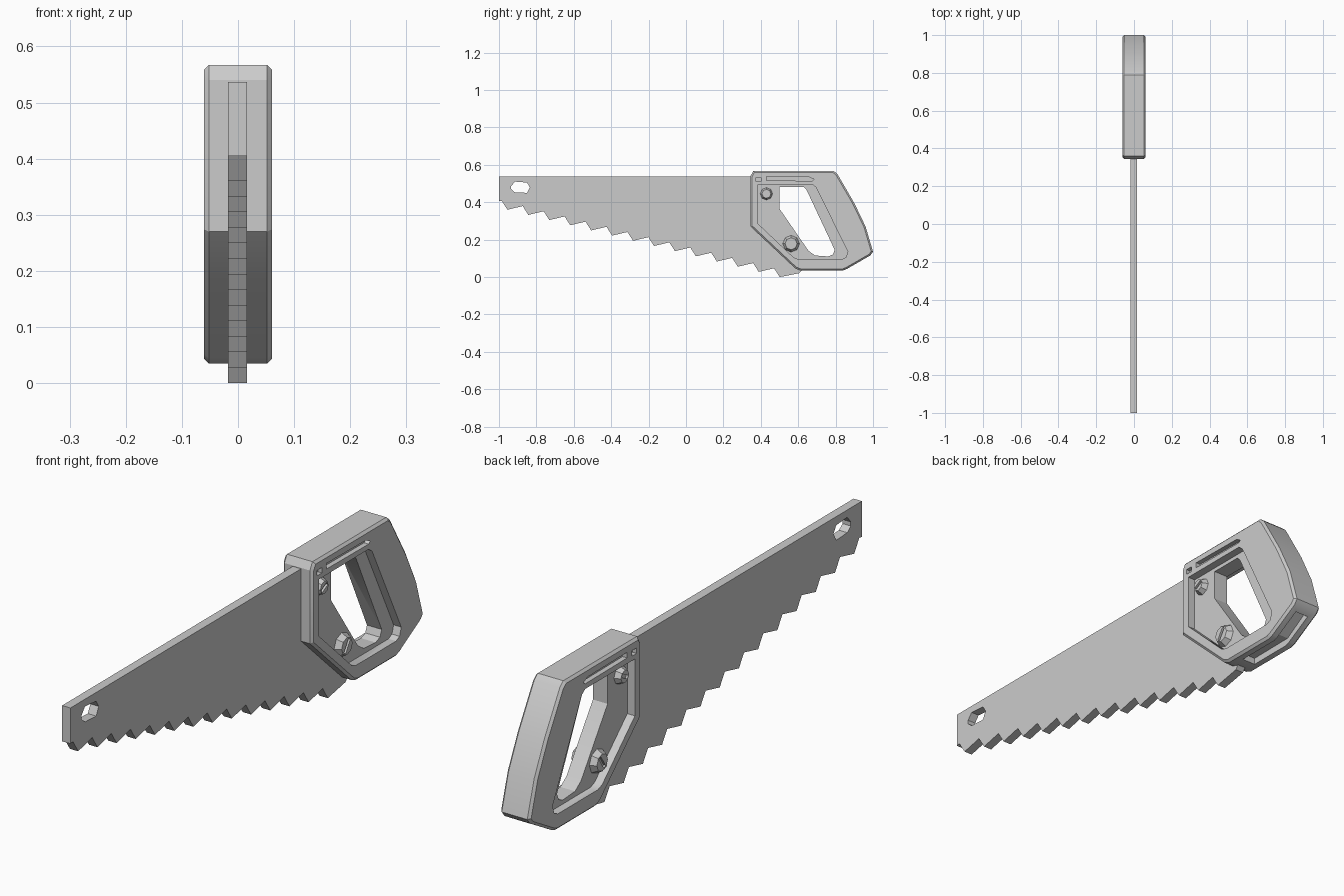
import bpy, bmesh, math
from mathutils import Matrix

if "Cube" in bpy.data.objects:
    bpy.data.objects.remove(bpy.data.objects["Cube"])

grey = bpy.data.materials.new("plain_grey")
grey.diffuse_color = (0.6, 0.6, 0.6, 1)
grey.use_nodes = True
grey.node_tree.nodes["Principled BSDF"].inputs["Base Color"].default_value = grey.diffuse_color


def finish(name, bm):
    bmesh.ops.recalc_face_normals(bm, faces=bm.faces)
    me = bpy.data.meshes.new(name)
    bm.to_mesh(me)
    bm.free()
    ob = bpy.data.objects.new(name, me)
    bpy.context.collection.objects.link(ob)
    me.materials.append(grey)
    return ob


def prism_bm(points, x0, x1):
    """Extrude a side profile of (y, z) points from x0 to x1."""
    bm = bmesh.new()
    f = bm.faces.new([bm.verts.new((x0, y, z)) for y, z in points])
    r = bmesh.ops.extrude_face_region(bm, geom=[f])
    vs = [v for v in r["geom"] if isinstance(v, bmesh.types.BMVert)]
    bmesh.ops.translate(bm, verts=vs, vec=(x1 - x0, 0, 0))
    return bm


def prism(name, points, x0, x1):
    return finish(name, prism_bm(points, x0, x1))


def cut(ob, cutter):
    bpy.context.view_layer.objects.active = ob
    m = ob.modifiers.new("cut", "BOOLEAN")
    m.operation, m.solver, m.object = "DIFFERENCE", "EXACT", cutter
    bpy.ops.object.modifier_apply(modifier=m.name)
    bpy.data.objects.remove(cutter)


# Blade with a row of raked teeth
outline = [(0.42, 0.537), (-1, 0.537), (-1, 0.405)]
for i in range(14):
    y, z = -0.955 + i * 0.112, 0.36 - i * 0.0277
    outline += [(y - 0.03, z + 0.047), (y, z)]
outline += [(0.605, 0.02), (0.63, 0.05), (0.56, 0.11), (0.42, 0.3)]
blade = prism("blade", outline, -0.018, 0.016)

# Hanging hole in the blade tip
cut(blade, prism("hole_cutter", [(-0.935, 0.485), (-0.915, 0.51), (-0.85, 0.505), (-0.835, 0.48),
                                 (-0.85, 0.45), (-0.915, 0.453), (-0.935, 0.47)], -0.1, 0.1))

# Handle body, with chamfered rims
bm = prism_bm([(0.345, 0.54), (0.36, 0.567), (0.79, 0.567), (0.81, 0.55), (0.90, 0.395), (0.96, 0.27),
               (1.0, 0.135), (0.985, 0.115), (0.86, 0.043), (0.84, 0.035), (0.61, 0.035),
               (0.585, 0.045), (0.345, 0.27)], -0.061, 0.061)
rim = [e for e in bm.edges if abs(e.verts[0].co.x - e.verts[1].co.x) < 0.01]
bmesh.ops.bevel(bm, geom=rim, offset=0.009, segments=1, affect="EDGES", profile=0.5)
handle = finish("handle", bm)

# Finger opening right through the handle
cut(handle, prism("opening_cutter", [(0.50, 0.48), (0.63, 0.48), (0.645, 0.465), (0.795, 0.145),
                                     (0.785, 0.12), (0.76, 0.11), (0.69, 0.115), (0.655, 0.14),
                                     (0.50, 0.365)], -0.1, 0.1))

recess = [(0.385, 0.495), (0.675, 0.495), (0.695, 0.48), (0.865, 0.135), (0.855, 0.105),
          (0.835, 0.095), (0.60, 0.095), (0.575, 0.105), (0.385, 0.285)]
slot = [(0.43, 0.516), (0.675, 0.514), (0.685, 0.522), (0.66, 0.534), (0.43, 0.537)]
notch = [(0.375, 0.512), (0.402, 0.512), (0.402, 0.532), (0.375, 0.532)]
for s in (-1, 1):
    # Side recess, long slot and small notch
    for pts, depth in ((recess, 0.03), (slot, 0.042), (notch, 0.045)):
        cut(handle, prism("side_cutter", pts, s * depth, s * 0.1))

# Groove along the underside
cut(handle, prism("groove_cutter", [(0.66, 0.0), (0.66, 0.06), (0.85, 0.062), (0.95, 0.125),
                                    (0.98, 0.08), (0.86, 0.0)], -0.028, 0.028))

# Screws on both sides, with slotted domed heads
for s, side in ((-1, "left"), (1, "right")):
    for (y, z, r, a), place in (((0.43, 0.445, 0.034, 0.5), "upper"), ((0.562, 0.178, 0.046, 1.0), "lower")):
        bm = bmesh.new()
        bmesh.ops.create_cone(bm, cap_ends=True, segments=8, radius1=r, radius2=r * 0.7, depth=0.024,
                              matrix=Matrix.Translation((s * 0.04, y, z)) @ Matrix.Rotation(s * math.pi / 2, 4, "Y"))
        screw = finish(f"{place}_screw_{side}", bm)
        bm = bmesh.new()
        bmesh.ops.create_cube(bm, size=1, matrix=Matrix.Translation((s * 0.055, y, z))
                              @ Matrix.Rotation(a, 4, "X") @ Matrix.Diagonal((0.022, r * 1.1, 0.012, 1)))
        cut(screw, finish("screw_cutter", bm))

# Soft shading on the shallow turns of the handle
bpy.ops.object.select_all(action="DESELECT")
handle.select_set(True)
bpy.context.view_layer.objects.active = handle
bpy.ops.object.shade_smooth_by_angle(angle=math.radians(25))
